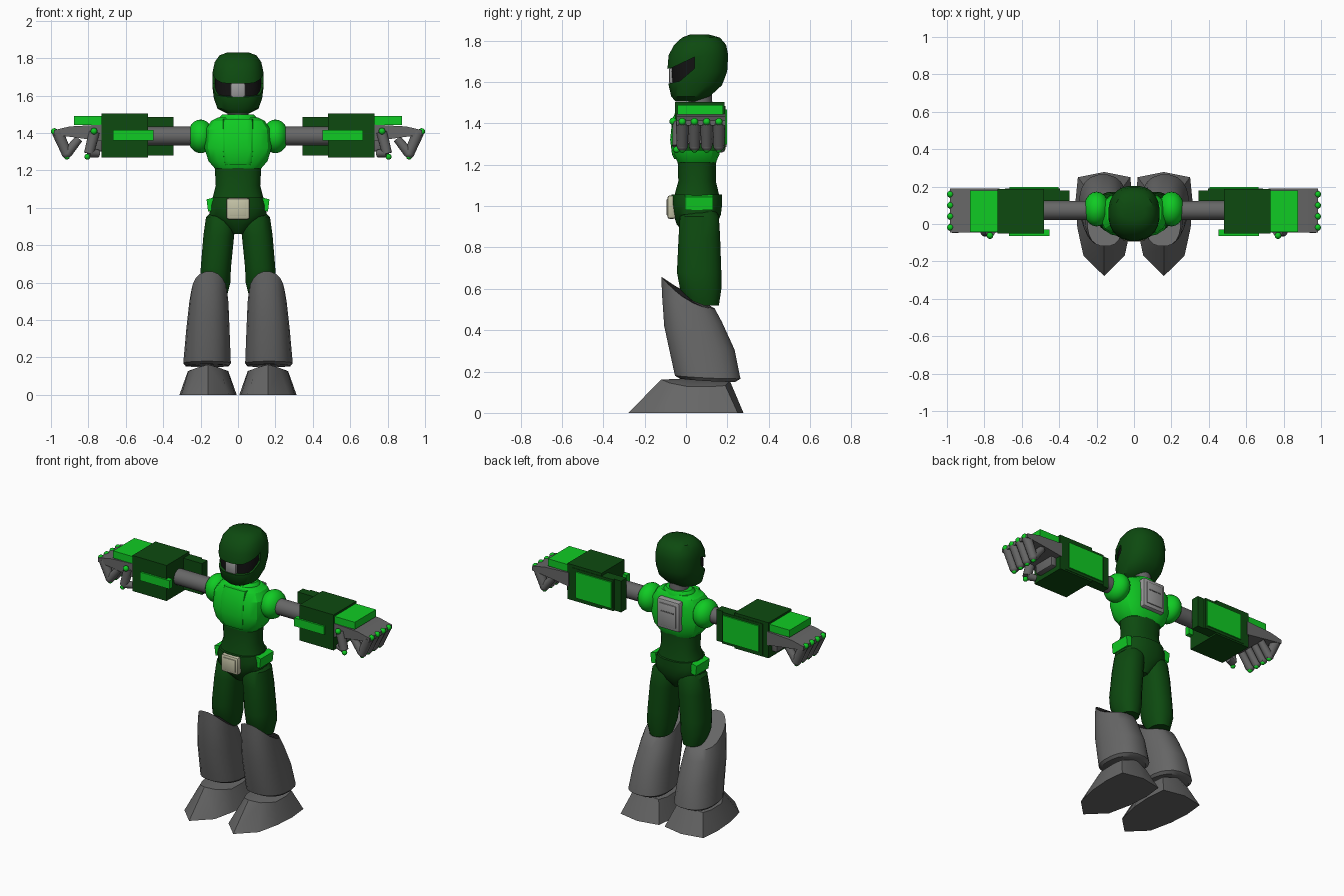
import bpy, bmesh, math
from mathutils import Vector, Matrix

if "Cube" in bpy.data.objects:
    bpy.data.objects.remove(bpy.data.objects["Cube"])


def material(name, r, g, b):
    m = bpy.data.materials.new(name)
    m.diffuse_color = (r, g, b, 1)
    m.use_nodes = True
    m.node_tree.nodes["Principled BSDF"].inputs["Base Color"].default_value = m.diffuse_color
    return m


LIME = material("bright green", 0.005, 0.60, 0.017)
GREEN = material("dark green", 0.004, 0.068, 0.005)
GREY = material("mid grey", 0.135, 0.135, 0.135)
SILVER = material("light grey", 0.32, 0.32, 0.32)
BLACK = material("visor black", 0.006, 0.006, 0.006)
CREAM = material("buckle cream", 0.55, 0.54, 0.38)


def finish(bm, name, mat, mirror=False, angle=35):
    bmesh.ops.recalc_face_normals(bm, faces=bm.faces)
    me = bpy.data.meshes.new(name)
    bm.to_mesh(me)
    bm.free()
    me.materials.append(mat)
    ob = bpy.data.objects.new(name, me)
    bpy.context.collection.objects.link(ob)
    smooth(ob, angle)
    if mirror:
        ob.modifiers.new("mirror", 'MIRROR').use_mirror_merge = False
    return ob


def smooth(ob, angle):
    bpy.ops.object.select_all(action='DESELECT')
    ob.select_set(True)
    bpy.context.view_layer.objects.active = ob
    bpy.ops.object.shade_smooth_by_angle(angle=math.radians(angle))


def bridge(bm, rings):
    for a, b in zip(rings, rings[1:]):
        n = len(a)
        for i in range(n):
            bm.faces.new((a[i], a[(i + 1) % n], b[(i + 1) % n], b[i]))


def loft(name, mat, rings, n=20, e=2.4, mirror=False, angle=35):
    """Rings: (z_front, z_back, x0, x1, y_front, y_back), superellipse sections."""
    bm = bmesh.new()
    loops = []
    for zf, zb, x0, x1, y0, y1 in rings:
        loop = []
        for i in range(n):
            t = math.tau * (i + 0.5) / n
            c, s = math.cos(t), math.sin(t)
            c = math.copysign(abs(c) ** (2 / e), c)
            s = math.copysign(abs(s) ** (2 / e), s)
            z = zb + (zf - zb) * ((1 - s) / 2) ** 2
            loop.append(bm.verts.new(((x0 + x1) / 2 + c * (x1 - x0) / 2,
                                      (y0 + y1) / 2 + s * (y1 - y0) / 2, z)))
        loops.append(loop)
    bridge(bm, loops)
    bm.faces.new(loops[0])
    bm.faces.new(loops[-1])
    return finish(bm, name, mat, mirror, angle)


def centred(rings):
    return [(z, z, -h, h, a, b) for z, h, a, b in rings]


def box(name, mat, x, y, z, mirror=False, bevel=0.0):
    bm = bmesh.new()
    bmesh.ops.create_cube(bm, size=1)
    for v in bm.verts:
        v.co = [(r[0] + r[1]) / 2 + c * (r[1] - r[0]) for c, r in zip(v.co, (x, y, z))]
    if bevel:
        bmesh.ops.bevel(bm, geom=bm.edges[:], offset=bevel, segments=2, affect='EDGES', profile=0.5)
    return finish(bm, name, mat, mirror, 30)


def prism(name, mat, pts, axis, lo, hi, mirror=False):
    """Extrude a (horizontal, z) profile along x or y."""
    bm = bmesh.new()
    loops = [[bm.verts.new((d, h, z) if axis == 'x' else (h, d, z)) for h, z in pts] for d in (lo, hi)]
    bridge(bm, loops)
    bm.faces.new(loops[0])
    bm.faces.new(loops[1])
    return finish(bm, name, mat, mirror)


def rod(name, mat, a, b, r1, r2, n=12):
    a, b = Vector(a), Vector(b)
    m = Matrix.Translation((a + b) / 2) @ (b - a).to_track_quat('Z', 'Y').to_matrix().to_4x4()
    bm = bmesh.new()
    bmesh.ops.create_cone(bm, cap_ends=True, segments=n, radius1=r1, radius2=r2,
                          depth=(b - a).length, matrix=m)
    return finish(bm, name, mat, True, 50)


def ball(name, mat, c, r, u=12, v=8):
    bm = bmesh.new()
    m = Matrix.Translation(c) @ Matrix.Diagonal((*r, 1))
    bmesh.ops.create_uvsphere(bm, u_segments=u, v_segments=v, radius=1, matrix=m)
    return finish(bm, name, mat, True, 60)


# Helmet with a wrap-around opening, dark visor inside and a mouth piece
shell = [(1.505, .06, -.05, .06), (1.53, .11, -.072, .115), (1.585, .13, -.085, .175),
         (1.65, .138, -.092, .2), (1.73, .136, -.085, .205), (1.78, .125, -.058, .195),
         (1.815, .10, -.02, .165), (1.83, .06, .02, .11)]
helmet = loft("helmet", GREEN, centred(shell), n=24)
cutter = prism("visor_cutter", GREEN, [(-.2, 1.64), (-.07, 1.668), (.04, 1.72), (.04, 1.665),
                                       (-.03, 1.605), (-.2, 1.565)], 'x', -.3, .3)
cut = helmet.modifiers.new("opening", 'BOOLEAN')
cut.object = cutter
cut.operation = 'DIFFERENCE'
cut.solver = 'EXACT'
bpy.context.view_layer.objects.active = helmet
bpy.ops.object.modifier_apply(modifier="opening")
bpy.data.objects.remove(cutter)
smooth(helmet, 35)
loft("visor", BLACK, centred([(1.55, .115, -.065, .12), (1.65, .125, -.073, .15),
                              (1.74, .12, -.065, .15)]), n=24)
box("mouth_piece", SILVER, (-.04, .04), (-.083, -.03), (1.59, 1.67), bevel=.012)

# Neck and collar
loft("neck", GREY, centred([(1.46, .06, .01, .13), (1.56, .055, .015, .125)]), e=2)
loft("collar", LIME, centred([(1.46, .11, -.02, .15), (1.485, .10, -.01, .145), (1.5, .085, .005, .135)]), e=2)

# Chest, front panel and backpack
loft("chest", LIME, centred([(1.21, .125, -.04, .145), (1.25, .16, -.062, .163), (1.32, .182, -.07, .168),
                             (1.42, .175, -.06, .165), (1.465, .145, -.035, .152), (1.482, .11, -.01, .14)]),
     n=16, e=3, angle=25)
loft("chest_panel", LIME, centred([(1.228, .068, -.058, .05), (1.25, .078, -.068, .05), (1.32, .086, -.077, .05),
                                   (1.42, .084, -.067, .05), (1.475, .08, -.042, .05)]), n=16, e=6, angle=25)
box("backpack", SILVER, (-.082, .082), (.12, .19), (1.26, 1.455), bevel=.015)
box("backpack_plate", SILVER, (-.06, .06), (.18, .196), (1.285, 1.43), bevel=.004)
box("backpack_slot", GREY, (-.045, .045), (.19, .198), (1.375, 1.383))

# Abdomen, pelvis and belt
loft("abdomen", GREEN, centred([(1.0, .15, -.06, .165), (1.06, .135, -.055, .16), (1.12, .12, -.038, .145),
                                (1.24, .127, -.042, .148)]))
loft("pelvis", GREEN, centred([(.86, .03, .0, .11), (.91, .09, -.045, .15), (.96, .155, -.062, .17),
                               (1.01, .155, -.07, .176), (1.055, .14, -.072, .176)]))
prism("belt_side", LIME, [(.125, .99), (.16, .98), (.168, 1.045), (.13, 1.055)], 'y', -.005, .13, True)
box("buckle", CREAM, (-.062, .062), (-.09, -.05), (.938, 1.052), bevel=.012)
box("buckle_plate", CREAM, (-.044, .044), (-.094, -.08), (.955, 1.035), bevel=.004)

# Thighs and flared shin boots
loft("thigh", GREEN, [(.52, .52, .06, .18, .01, .16), (.6, .6, .04, .204, -.03, .172),
                      (.68, .68, .037, .2, -.045, .172), (.85, .85, .02, .186, -.037, .166),
                      (.95, .95, .008, .172, -.03, .16), (.99, .99, .03, .13, .0, .14)], e=2.3, mirror=True)
loft("shin", GREY, [(.165, .15, .05, .28, -.03, .24), (.18, .165, .037, .294, -.055, .265),
                    (.42, .305, .044, .278, -.107, .237), (.58, .44, .05, .262, -.118, .175),
                    (.66, .505, .058, .25, -.12, .14)], e=2.4, mirror=True)

# Feet: pointed toe outline rising to a smaller gabled top
half_low = [(0, -.278), (.11, -.17), (.143, -.02), (.153, .12), (.14, .25)]
half_top = [(0, -.12, .162), (.06, -.08, .145), (.105, .01, .127), (.108, .12, .127), (.095, .19, .132)]
low = [(x, y, 0) for x, y in half_low] + [(0, .278, 0)] + [(-x, y, 0) for x, y in half_low[:0:-1]]
top = half_top + [(0, .212, .155)] + [(-x, y, z) for x, y, z in half_top[:0:-1]]
bm = bmesh.new()
rings = [[bm.verts.new((.16 + x, y, z)) for x, y, z in r] for r in (low, top)]
bridge(bm, rings)
bm.faces.new(rings[0])
peak = bm.verts.new((.16, .05, .165))
for i in range(10):
    bm.faces.new((rings[1][i], rings[1][(i + 1) % 10], peak))
finish(bm, "foot", GREY, True, 40)

# Shoulders and arms
ball("shoulder", LIME, (.2, .08, 1.382), (.07, .093, .09), 20, 12)
rod("upper_arm", GREY, (.2, .073, 1.383), (.5, .073, 1.383), .051, .051, 16)
box("forearm", GREEN, (.482, .73), (-.052, .187), (1.27, 1.503), True)
box("elbow_guard", GREEN, (.346, .69), (.122, .178), (1.28, 1.485), True)
box("guard_rim", GREEN, (.395, .69), (.17, .19), (1.28, 1.485), True)
box("guard_panel", LIME, (.405, .665), (.18, .198), (1.297, 1.468), True)
box("forearm_stripe", LIME, (.453, .668), (-.064, -.03), (1.36, 1.415), True)
box("wrist_plate", LIME, (.65, .877), (-.042, .178), (1.443, 1.49), True)

# Fists: palm, heel, thumb and four curled fingers with knuckle studs
prism("palm", GREY, [(.72, 1.355), (.9, 1.38), (.985, 1.39), (.985, 1.415), (.9, 1.435), (.72, 1.445)],
      'y', -.045, .19, True)
box("hand_heel", GREY, (.72, .765), (.0, .15), (1.3, 1.42), True, .01)
rod("thumb_base", GREY, (.768, -.035, 1.405), (.797, -.04, 1.29), .03, .027)
rod("thumb_tip", GREY, (.797, -.04, 1.295), (.745, -.02, 1.29), .026, .02)
ball("thumb_knuckle", LIME, (.77, -.062, 1.41), (.018, .018, .018))
ball("thumb_joint", LIME, (.805, -.045, 1.273), (.016, .016, .016))
for y in (-.018, .041, .1, .159):
    rod("finger_base", GREY, (.965, y, 1.405), (.915, y, 1.29), .031, .027)
    ball("finger_bend", GREY, (.917, y, 1.292), (.027, .027, .027))
    rod("finger_tip", GREY, (.915, y, 1.29), (.85, y, 1.37), .027, .022)
    ball("finger_knuckle", LIME, (.982, y, 1.408), (.018, .018, .018))
    ball("finger_joint", LIME, (.915, y, 1.274), (.016, .016, .016))
